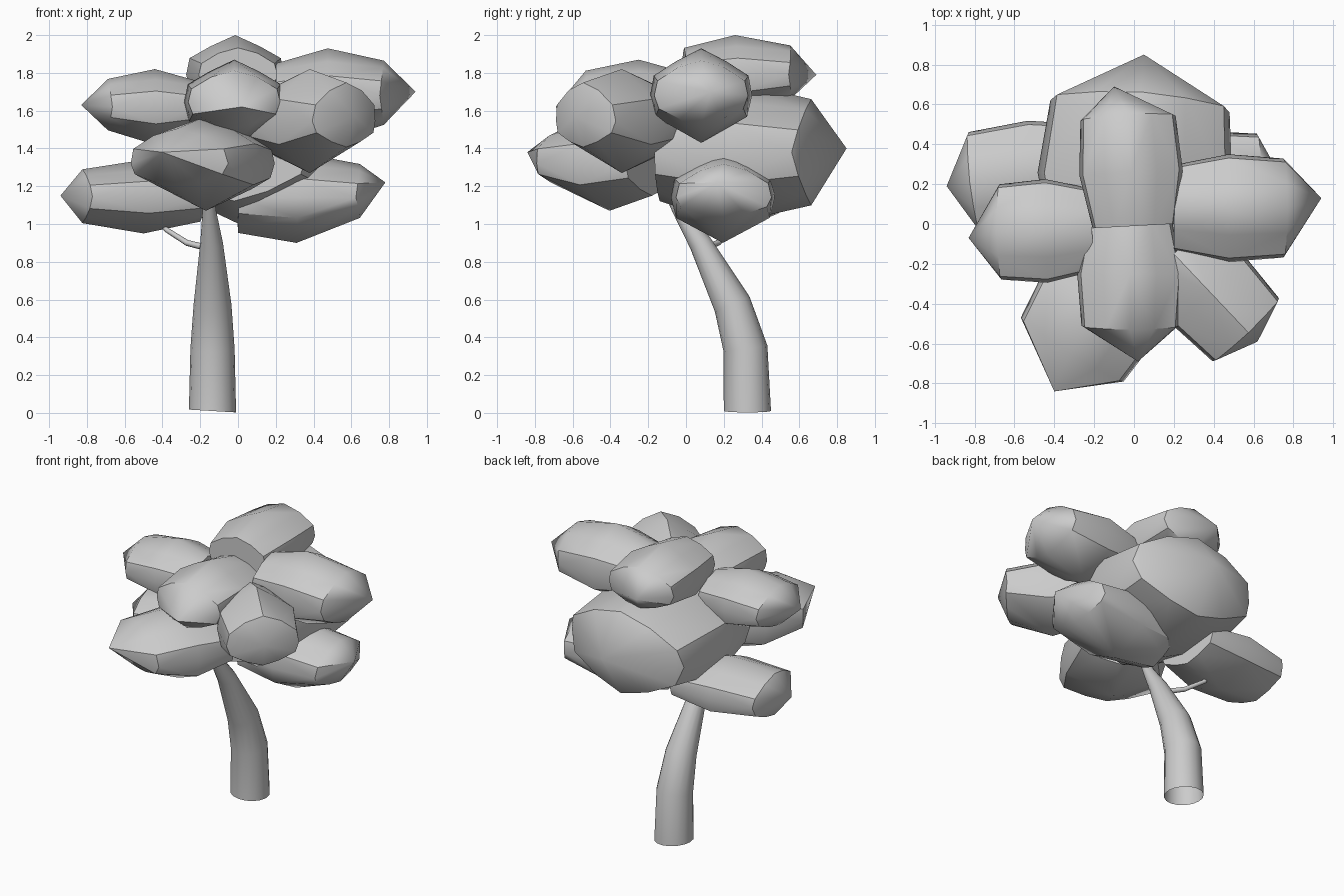
import bpy, bmesh, math
from mathutils import Vector

if "Cube" in bpy.data.objects:
    bpy.data.objects.remove(bpy.data.objects["Cube"])


def finish(name, bm, angle):
    bmesh.ops.recalc_face_normals(bm, faces=bm.faces)
    me = bpy.data.meshes.new(name)
    bm.to_mesh(me)
    bm.free()
    ob = bpy.data.objects.new(name, me)
    bpy.context.collection.objects.link(ob)
    bpy.ops.object.select_all(action='DESELECT')
    ob.select_set(True)
    bpy.context.view_layer.objects.active = ob
    bpy.ops.object.shade_smooth_by_angle(angle=math.radians(angle))


# Cross-section of a leaf clump: (half-width factor, half-height factor)
SECTION = [(0, 1), (.5, .8), (.93, .42), (1, 0), (.9, -.45), (.45, -.8),
           (0, -1), (-.45, -.8), (-.9, -.45), (-1, 0), (-.93, .42), (-.5, .8)]


def clump(name, inner, ring, tip, width, z0, z1, bottom=.62, start=.68, lean=.04):
    a, b = Vector((*inner, 0)), Vector((*ring, 0))
    d = (b - a).normalized()
    side = Vector((-d.y, d.x, 0))
    bm = bmesh.new()
    # Rings from the inner end to the outer ring: position, width, top, bottom, outward lean
    for s, w, top, bot, ln in [(0, .8, start, start, 0), (.5, 1, 1, 1, 0), (1, .92, .74, bottom, lean)]:
        for u, v in SECTION:
            if s == .5 and abs(u) in (.5, .45):
                v *= .9          # the middle ring comes to a soft peak
            c = a.lerp(b, s + ln * abs(v)) + Vector((0, 0, (z0 + z1) / 2))
            h = v * (top if v > 0 else bot) * (z1 - z0) / 2
            bm.verts.new(c + side * (u * w * width / 2) + Vector((0, 0, h)))
    bm.verts.new(tip)
    bmesh.ops.convex_hull(bm, input=bm.verts[:])
    finish(name, bm, 36)


def tube(name, path, sides, first, across):
    # Path entries: x, y, z, radius; first is the starting direction
    bm = bmesh.new()
    pts = [Vector(p[:3]) for p in path]
    loops = []
    for i, p in enumerate(pts):
        t = pts[min(i + 1, len(pts) - 1)] - pts[max(i - 1, 0)]
        t = (Vector(first) if i == 0 else t).normalized()
        v = t.cross(Vector(across)).normalized()
        u = v.cross(t)
        angles = [k * math.tau / sides for k in range(sides)]
        loops.append([bm.verts.new(p + (u * math.cos(g) + v * math.sin(g)) * path[i][3]) for g in angles])
    for l0, l1 in zip(loops, loops[1:]):
        for k in range(sides):
            n = (k + 1) % sides
            bm.faces.new((l0[k], l0[n], l1[n], l1[k]))
    finish(name, bm, 50)


# Leaf clumps, upper layer
clump("leaves_top", (0, -.01), (-.03, .53), (-.1, .69, 1.79), .52, 1.58, 2.0)
clump("leaves_right", (.2, .08), (.75, .08), (.94, .13, 1.7), .54, 1.43, 1.93)
clump("leaves_front_right", (.2, -.15), (.56, -.53), (.62, -.59, 1.57), .5, 1.27, 1.82, .5)
clump("leaves_front", (-.02, .01), (-.02, -.51), (.02, -.69, 1.62), .53, 1.42, 1.87)
clump("leaves_left", (-.21, -.03), (-.67, -.04), (-.83, -.07, 1.63), .52, 1.42, 1.82)
# Leaf clumps, lower layer
clump("leaves_back", (-.02, -.14), (.03, .59), (.05, .85, 1.4), .98, 1.0, 1.76, .74, .68, .1)
clump("leaves_low_left", (-.2, .28), (-.8, .21), (-.94, .19, 1.15), .55, .95, 1.34, .72)
clump("leaves_low_front", (-.03, -.18), (-.31, -.63), (-.4, -.84, 1.38), .66, 1.07, 1.57, .5)
clump("leaves_low_right", (.0, .19), (.62, .2), (.78, .16, 1.22), .55, .9, 1.38, .45, .78)

# Leaning trunk, open at the base, and a small side branch
tube("trunk", [(-.135, .325, .01, .125), (-.135, .315, .34, .117), (-.135, .245, .575, .1),
               (-.14, .075, .9, .06), (-.152, -.035, 1.07, .036), (-.16, -.1, 1.2, .03)],
     16, (.06, 0, 1), (1, 0, 0))
tube("branch", [(-.15, .09, .87, .018), (-.27, .17, .9, .016), (-.38, .23, .97, .014),
                (-.44, .25, 1.06, .012)], 8, (-.12, .08, .02), (0, 0, 1))
